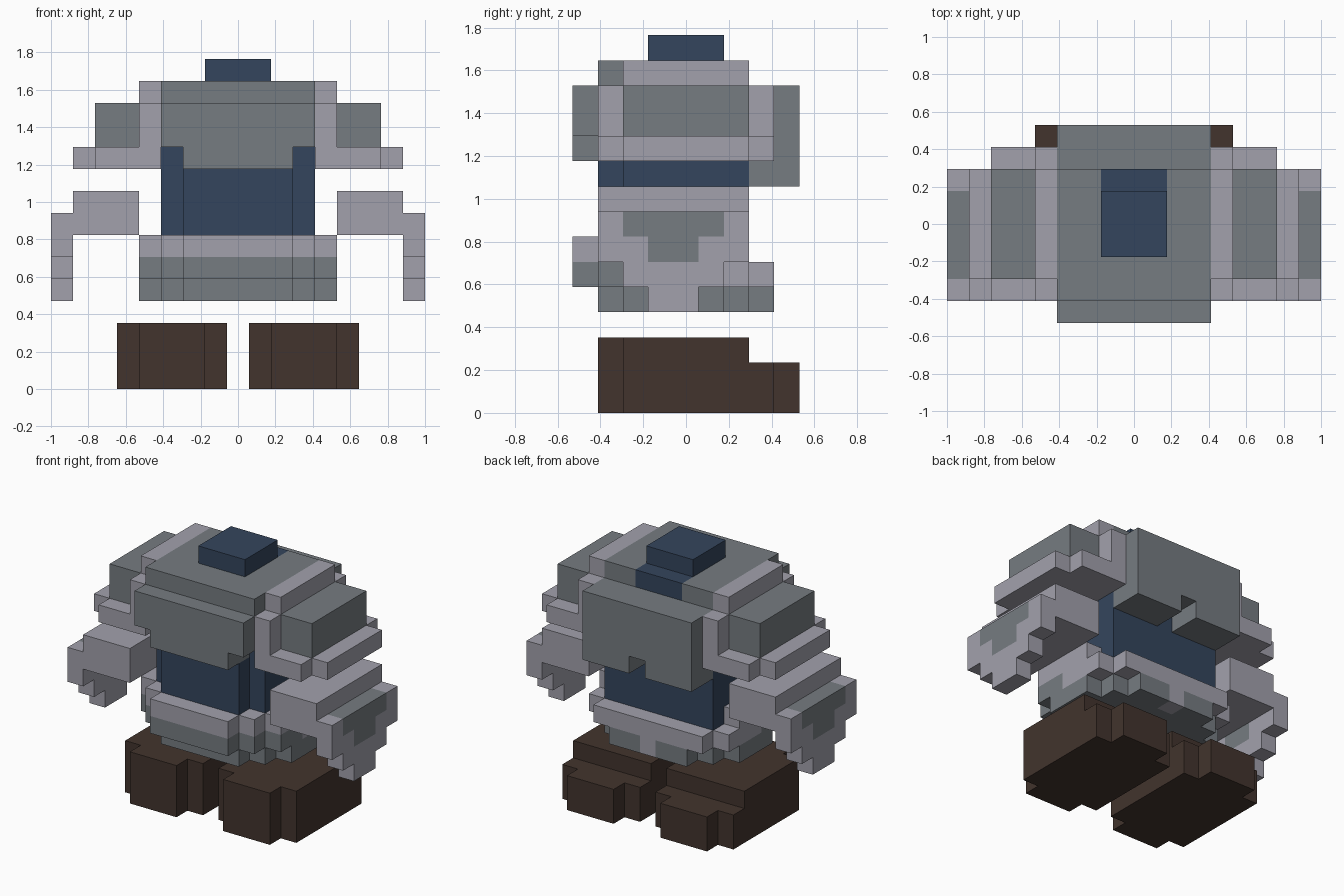
import bpy, bmesh
from mathutils import Vector

cube = bpy.data.objects.get("Cube")
if cube:
    bpy.data.objects.remove(cube, do_unlink=True)

U = 2 / 17  # one block; the model is 17 blocks wide


def material(name, rgb):
    lin = [((c / 255 + 0.055) / 1.055) ** 2.4 for c in rgb] + [1.0]
    m = bpy.data.materials.new(name)
    m.use_nodes = True
    m.diffuse_color = lin
    bsdf = next(n for n in m.node_tree.nodes if n.type == 'BSDF_PRINCIPLED')
    bsdf.inputs["Base Color"].default_value = lin
    bsdf.inputs["Roughness"].default_value = 0.8
    return m


LIGHT = material("light_grey", (162, 161, 172))
GREY = material("steel_grey", (118, 124, 129))
NAVY = material("navy", (52, 69, 93))
BROWN = material("dark_brown", (66, 52, 45))


def part(name, mat, boxes, mirror=False):
    """Part made of boxes (x0, x1, y0, y1, z0, z1) in block units."""
    bm = bmesh.new()
    for x0, x1, y0, y1, z0, z1 in boxes:
        verts = bmesh.ops.create_cube(bm, size=1)["verts"]
        size = Vector((x1 - x0, y1 - y0, z1 - z0))
        mid = Vector((x0 + x1, y0 + y1, z0 + z1)) / 2
        for v in verts:
            v.co = Vector(a * s + m for a, s, m in zip(v.co, size, mid)) * U
    mesh = bpy.data.meshes.new(name)
    bm.to_mesh(mesh)
    bm.free()
    mesh.materials.append(mat)
    ob = bpy.data.objects.new(name, mesh)
    bpy.context.collection.objects.link(ob)
    if mirror:
        ob.modifiers.new("Mirror", 'MIRROR').use_mirror_merge = False
    return ob


# Boots with a raised heel block and narrowed toe and back
part("boot", BROWN, [
    (0.5, 5.5, -2.5, 2.5, 0, 3),
    (1.5, 4.5, -3.5, -2.5, 0, 3),
    (0.5, 5.5, 2.5, 3.5, 0, 2),
    (1.5, 4.5, 3.5, 4.5, 0, 2),
], mirror=True)

# Hips: bottom layer with a light strip at the back
part("hips_bottom", GREY, [
    (-4.5, 4.5, -1.5, 1.5, 4, 5),
    (-3.5, 3.5, -2.5, -1.5, 4, 5),
    (-2.5, 2.5, -3.5, -2.5, 4, 5),
    (-3.5, 3.5, 1.5, 2.5, 4, 5),
    (-2.5, -0.5, 2.5, 3.5, 4, 5),
    (0.5, 2.5, 2.5, 3.5, 4, 5),
])
part("hips_back_strip", LIGHT, [(-0.5, 0.5, 2.5, 3.5, 4, 5)])

# Hips: middle layer, dark in front and light behind
part("hips_front", GREY, [
    (-4.5, 4.5, -2.5, -0.5, 5, 6),
    (-3.5, 3.5, -3.5, -2.5, 5, 6),
    (-2.5, 2.5, -4.5, -3.5, 5, 6),
])
part("hips_back", LIGHT, [
    (-4.5, 4.5, -0.5, 2.5, 5, 6),
    (-3.5, 3.5, 2.5, 3.5, 5, 6),
])

# Belt, higher at the front than at the back
part("belt", LIGHT, [
    (-4.5, 4.5, -2.5, 1.5, 6, 7),
    (-3.5, 3.5, -3.5, -2.5, 6, 7),
    (-2.5, 2.5, -4.5, -3.5, 6, 7),
])

# Navy torso
part("torso", NAVY, [
    (-3.5, 3.5, -2.5, 2.5, 7, 10),
    (-2.5, 2.5, -3.5, -2.5, 7, 10),
    (-3.5, 3.5, 1.5, 2.5, 6, 7),
    (-3.5, 3.5, -2.5, 2.5, 10, 11),
])

# Chest armour
part("chest_plate", GREY, [
    (-3.5, 3.5, -4.5, 2.5, 11, 13),
    (-2.5, 2.5, -4.5, -2.5, 10, 11),
])

# Back plate with a notch in its lower edge
part("back_plate", GREY, [
    (-3.5, 3.5, 2.5, 4.5, 10, 13),
    (-3.5, -0.5, 2.5, 4.5, 9, 10),
    (0.5, 3.5, 2.5, 4.5, 9, 10),
])

# Collar around the neck, and the neck itself
part("collar", GREY, [
    (-3.5, 3.5, -3.5, -1.5, 13, 14),
    (-3.5, -1.5, -1.5, 2.5, 13, 14),
    (1.5, 3.5, -1.5, 2.5, 13, 14),
])
part("neck", NAVY, [
    (-1.5, 1.5, -1.5, 2.5, 13, 14),
    (-1.5, 1.5, -1.5, 1.5, 14, 15),
])

# Light straps beside the chest, and the shoulder guards
part("shoulder_strap", LIGHT, [
    (3.5, 4.5, -3.5, 3.5, 10, 13),
    (3.5, 4.5, -2.5, 2.5, 13, 14),
], mirror=True)
part("shoulder_rim", LIGHT, [
    (4.5, 6.5, -3.5, 3.5, 10, 11),
    (6.5, 7.5, -2.5, 2.5, 10, 11),
], mirror=True)
part("shoulder_guard", GREY, [(4.5, 6.5, -2.5, 2.5, 11, 13)], mirror=True)

# Arms and stepped gauntlets
part("arm", LIGHT, [(4.5, 7.5, -3.5, 2.5, 7, 9)], mirror=True)
part("gauntlet", LIGHT, [
    (7.5, 8.5, -3.5, -2.5, 7, 8),
    (7.5, 8.5, 1.5, 2.5, 7, 8),
    (7.5, 8.5, -3.5, -1.5, 6, 7),
    (7.5, 8.5, 0.5, 2.5, 6, 7),
    (7.5, 8.5, -2.5, 1.5, 5, 6),
    (7.5, 8.5, -1.5, 0.5, 4, 5),
], mirror=True)
part("gauntlet_patch", GREY, [
    (7.5, 8.5, -2.5, 1.5, 7, 8),
    (7.5, 8.5, -1.5, 0.5, 6, 7),
], mirror=True)
